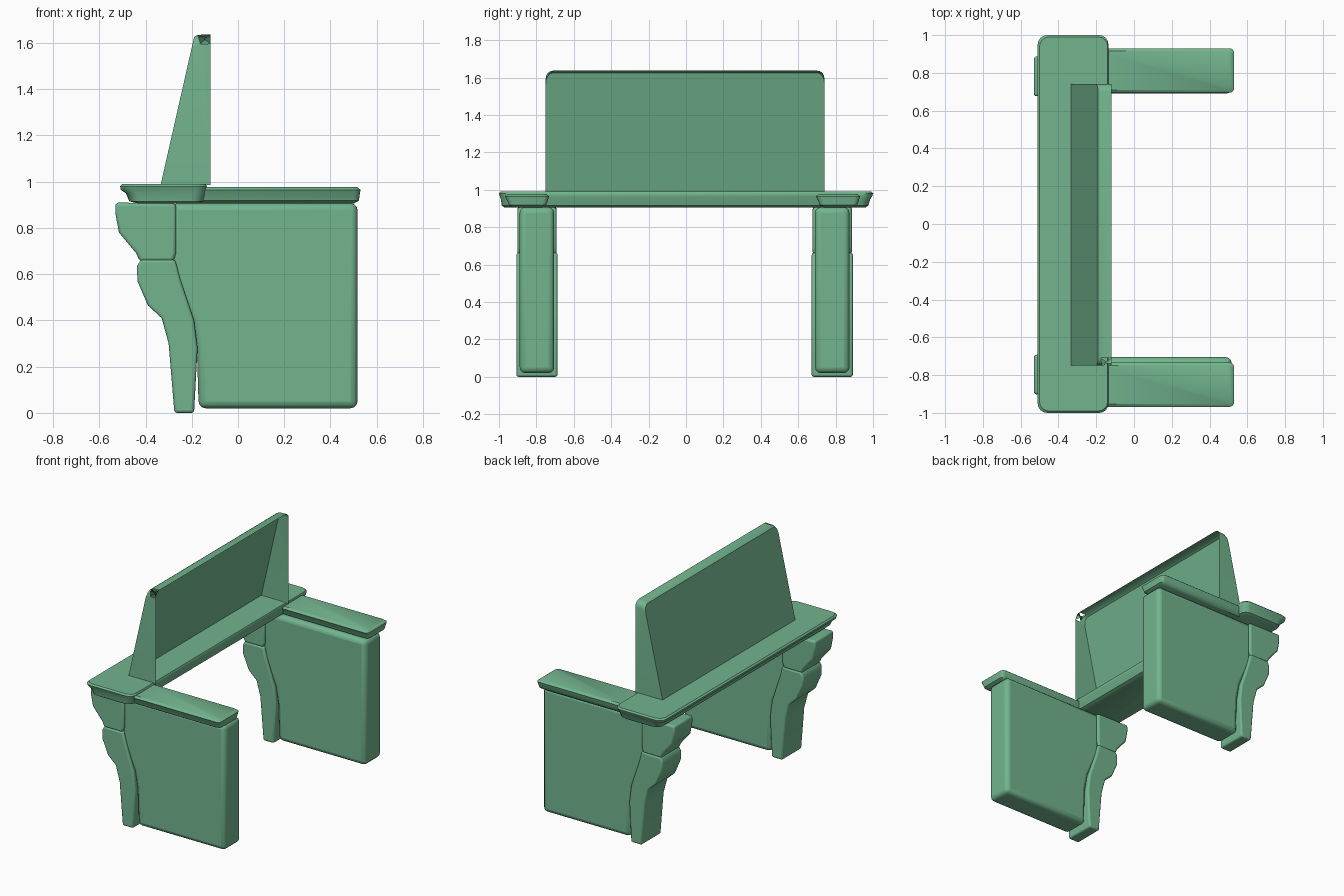
import bpy
import bmesh
import math

cube = bpy.data.objects.get("Cube")
if cube:
    bpy.data.objects.remove(cube)

green = bpy.data.materials.new("soft green")
green.use_nodes = True
COLOUR = (0.17, 0.46, 0.27, 1)
green.diffuse_color = COLOUR
green.node_tree.nodes["Principled BSDF"].inputs["Base Color"].default_value = COLOUR


def finish(name, bm, bevel=0, segments=3, angle=40):
    """Turn a bmesh into a coloured, smooth-shaded object with softened edges."""
    bmesh.ops.recalc_face_normals(bm, faces=bm.faces)
    mesh = bpy.data.meshes.new(name)
    bm.to_mesh(mesh)
    bm.free()
    mesh.materials.append(green)
    obj = bpy.data.objects.new(name, mesh)
    bpy.context.collection.objects.link(obj)
    if bevel:
        mod = obj.modifiers.new("soft edges", "BEVEL")
        mod.width = bevel
        mod.segments = segments
        mod.limit_method = "ANGLE"
        mod.angle_limit = math.radians(angle)
    bpy.ops.object.select_all(action="DESELECT")
    obj.select_set(True)
    bpy.context.view_layer.objects.active = obj
    bpy.ops.object.shade_smooth_by_angle(angle=math.radians(35))
    return obj


def prism(name, outline, y0, y1, bevel):
    """Extrude an x-z outline from y0 to y1."""
    bm = bmesh.new()
    face = bm.faces.new([bm.verts.new((x, y0, z)) for x, z in outline])
    new = bmesh.ops.extrude_face_region(bm, geom=[face])["geom"]
    verts = [v for v in new if isinstance(v, bmesh.types.BMVert)]
    bmesh.ops.translate(bm, verts=verts, vec=(0, y1 - y0, 0))
    return finish(name, bm, bevel)


def rounded_rect(x0, x1, y0, y1, r, steps=4):
    corners = [(x1 - r, y1 - r), (x0 + r, y1 - r), (x0 + r, y0 + r), (x1 - r, y0 + r)]
    points = []
    for i, (cx, cy) in enumerate(corners):
        for k in range(steps + 1):
            a = math.pi / 2 * (i + k / steps)
            points.append((cx + r * math.cos(a), cy + r * math.sin(a)))
    return points


def slab(name, levels, r):
    """Stack rounded rectangles (z, x0, x1, y0, y1) into a moulded board."""
    bm = bmesh.new()
    rings = [[bm.verts.new((x, y, z)) for x, y in rounded_rect(*box, r)]
             for z, *box in levels]
    for low, high in zip(rings, rings[1:]):
        for i in range(len(low)):
            j = (i + 1) % len(low)
            bm.faces.new((low[i], low[j], high[j], high[i]))
    bm.faces.new(rings[0][::-1])
    bm.faces.new(rings[-1])
    return finish(name, bm)


# Long moulded shelf
slab("shelf", [
    (0.905, -0.43, -0.17, -0.97, 0.96),
    (0.915, -0.47, -0.15, -0.985, 0.975),
    (0.95, -0.485, -0.14, -0.99, 0.985),
    (0.965, -0.507, -0.137, -0.995, 0.995),
    (0.98, -0.51, -0.135, -1.0, 1.0),
    (0.99, -0.50, -0.14, -0.99, 0.99)], 0.05)

# Sloped back: thin shell with closed ends and top, open on the inner side
section = [(-0.335, 0.985), (-0.19, 1.625), (-0.175, 1.635), (-0.12, 1.637)]
bm = bmesh.new()
ends = [[bm.verts.new((x, y, z)) for x, z in section] for y in (-0.75, 0.74)]
for a, b in zip(range(3), range(1, 4)):
    bm.faces.new((ends[0][a], ends[0][b], ends[1][b], ends[1][a]))
for end in ends:
    foot = bm.verts.new((-0.12, end[0].co.y, 0.985))
    bm.faces.new(end + [foot])
corner_edges = [e for e in bm.edges
                if abs(e.verts[0].co.y - e.verts[1].co.y) < 0.01
                and min(v.co.z for v in e.verts) > 1.6 and len(e.link_faces) == 2]
bmesh.ops.bevel(bm, geom=corner_edges, offset=0.04, segments=4, profile=0.5,
                affect="EDGES")
finish("back_rest", bm)

upper_leg = [(-0.53, 0.91), (-0.53, 0.86), (-0.515, 0.78), (-0.44, 0.69),
             (-0.425, 0.655), (-0.28, 0.655), (-0.268, 0.69), (-0.268, 0.905)]
lower_leg = [(-0.42, 0.663), (-0.437, 0.635), (-0.435, 0.57), (-0.39, 0.465),
             (-0.33, 0.41), (-0.30, 0.30), (-0.275, 0.0), (-0.19, 0.0),
             (-0.175, 0.28), (-0.19, 0.40), (-0.25, 0.58), (-0.272, 0.663)]
side_panel = [(-0.17, 0.02), (0.517, 0.02), (0.517, 0.907), (-0.29, 0.907),
              (-0.29, 0.60), (-0.20, 0.40), (-0.178, 0.28)]

# Each side: two-part carved leg, panel and arm board
for side, mid, arm0, arm1 in (("right", -0.797, -0.968, -0.733),
                              ("left", 0.782, 0.695, 0.93)):
    prism(side + "_leg_top", upper_leg, mid - 0.105, mid + 0.105, 0.014)
    prism(side + "_leg", lower_leg, mid - 0.11, mid + 0.11, 0.012)
    prism(side + "_panel", side_panel, mid - 0.092, mid + 0.092, 0.03)
    slab(side + "_arm", [
        (0.905, -0.18, 0.50, arm0 + 0.04, arm1 - 0.03),
        (0.918, -0.18, 0.523, arm0 + 0.02, arm1 - 0.015),
        (0.935, -0.18, 0.525, arm0 + 0.015, arm1 - 0.008),
        (0.965, -0.18, 0.53, arm0, arm1),
        (0.977, -0.18, 0.515, arm0 + 0.015, arm1 - 0.015)], 0.025)
